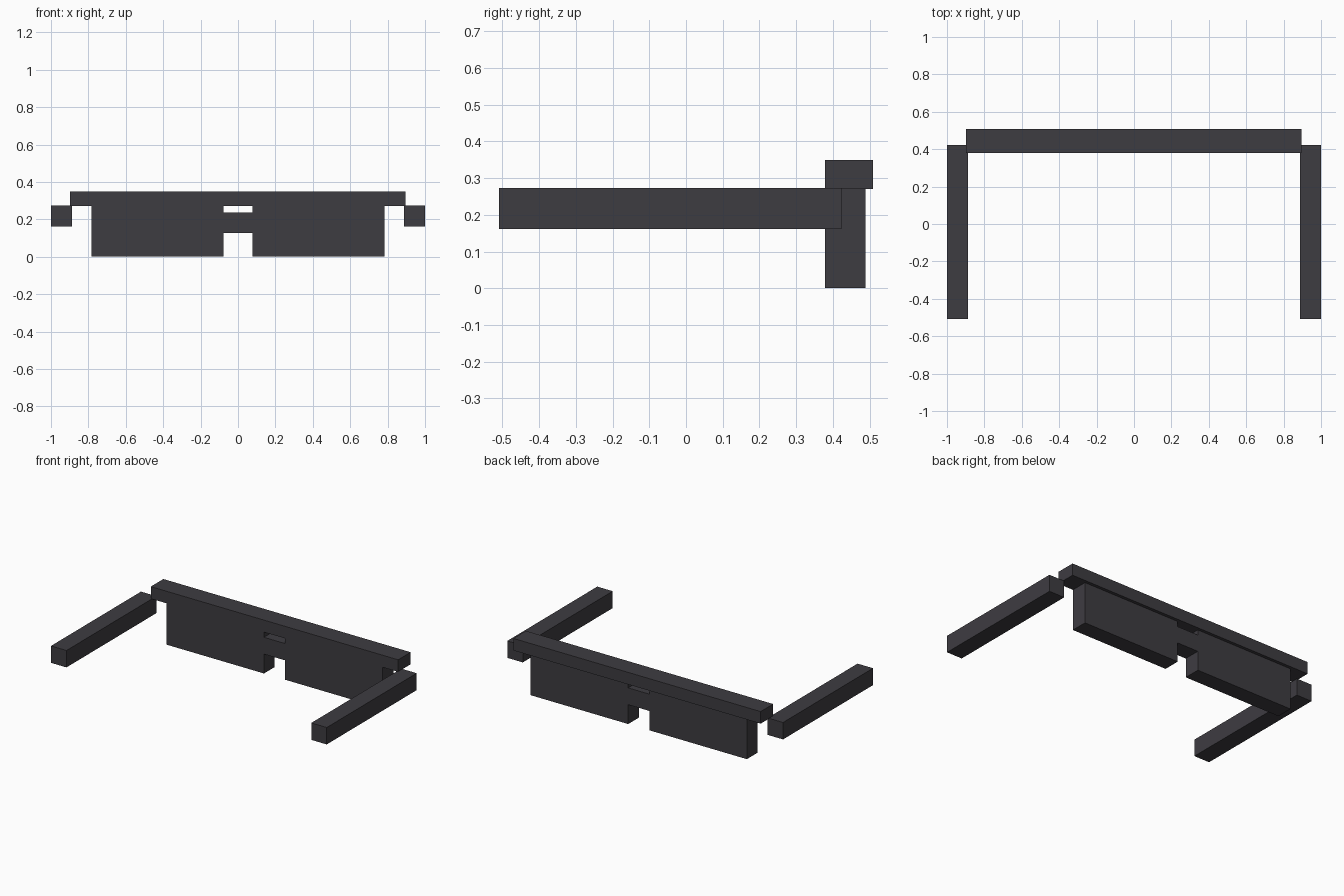
import bpy
import bmesh

cube = bpy.data.objects.get("Cube")
if cube:
    bpy.data.objects.remove(cube, do_unlink=True)

# One dark charcoal finish
charcoal = bpy.data.materials.new("charcoal")
charcoal.use_nodes = True
colour = (0.048, 0.045, 0.053, 1)
charcoal.diffuse_color = colour
charcoal.node_tree.nodes["Principled BSDF"].inputs["Base Color"].default_value = colour


def box(name, x, y, z):
    """Box spanning the given (low, high) range on each axis."""
    spans = (x, y, z)
    mesh = bpy.data.meshes.new(name)
    bm = bmesh.new()
    bmesh.ops.create_cube(bm, size=1)
    for v in bm.verts:
        v.co = [lo + (c + 0.5) * (hi - lo) for c, (lo, hi) in zip(v.co, spans)]
    bm.to_mesh(mesh)
    bm.free()
    mesh.materials.append(charcoal)
    obj = bpy.data.objects.new(name, mesh)
    bpy.context.collection.objects.link(obj)
    return obj


wall_y = (0.379, 0.489)

# Long rail on top of the wall
box("top_rail", (-0.898, 0.896), (0.379, 0.509), (0.271, 0.35))

# Wall panels either side of the middle gap, and the arms reaching forward
for side, sign in (("left", 1), ("right", -1)):
    box(side + "_panel", sorted((sign * 0.077, sign * 0.784)), wall_y, (0, 0.271))
    box(side + "_arm", sorted((sign * 0.888, sign * 1.0)), (-0.509, 0.423), (0.162, 0.273))

# Short bridge joining the panels
box("middle_bridge", (-0.077, 0.077), wall_y, (0.127, 0.237))
